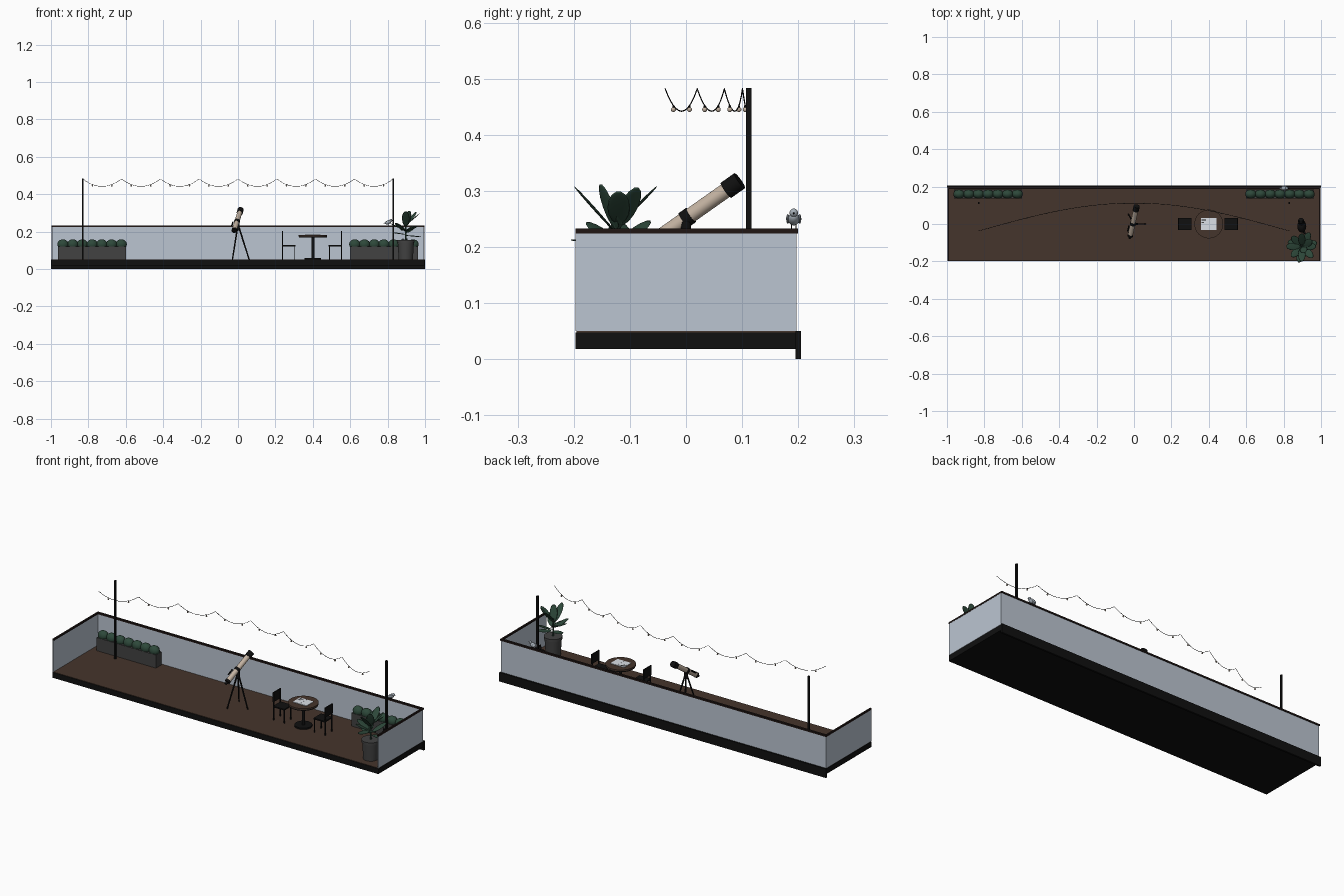
import bpy, math
from mathutils import Vector, Matrix

if "Cube" in bpy.data.objects:
    bpy.data.objects.remove(bpy.data.objects["Cube"])

def mat(name, r, g, b):
    m = bpy.data.materials.new(name)
    m.diffuse_color = (r, g, b, 1)
    m.use_nodes = True
    m.node_tree.nodes["Principled BSDF"].inputs["Base Color"].default_value = m.diffuse_color
    return m

BLACK = mat("black metal", .005, .005, .005)
WOOD = mat("brown decking", .06, .035, .025)
RAIL = mat("dark rail", .014, .008, .007)
GLASS = mat("pale blue glass", .50, .56, .64)
GREY = mat("planter grey", .055, .055, .055)
GREEN = mat("leaf green", .027, .066, .043)
BEIGE = mat("warm beige", .55, .45, .36)
WHITE = mat("paper white", .78, .82, .88)
BIRD = mat("bird grey", .38, .43, .48)

def finish(name, m, smooth=False):
    o = bpy.context.object
    o.name = name
    o.data.materials.append(m)
    if smooth:
        bpy.ops.object.shade_smooth_by_angle(angle=math.radians(40))
    return o

def box(name, m, x0, x1, y0, y1, z0, z1):
    bpy.ops.mesh.primitive_cube_add(size=1)
    o = finish(name, m)
    o.data.transform(Matrix.Translation(((x0+x1)/2, (y0+y1)/2, (z0+z1)/2))
                     @ Matrix.Diagonal((x1-x0, y1-y0, z1-z0, 1)))
    return o

def stick(name, m, p, q, r, r2=None, n=16):
    p, q = Vector(p), Vector(q)
    d = q - p
    bpy.ops.mesh.primitive_cone_add(vertices=n, radius1=r, radius2=r if r2 is None else r2, depth=d.length)
    o = finish(name, m, True)
    o.data.transform(Matrix.Translation((p+q)/2) @ d.to_track_quat('Z', 'Y').to_matrix().to_4x4())
    return o

def ball(name, m, c, s, rot=None, seg=16, rings=10):
    bpy.ops.mesh.primitive_uv_sphere_add(segments=seg, ring_count=rings, radius=1)
    o = finish(name, m, True)
    o.data.transform(Matrix.Translation(c) @ (rot or Matrix()) @ Matrix.Diagonal((*s, 1)))
    return o

# Deck slab, floor boards surface and back fascia
box("deck_slab", BLACK, -.997, .997, -.197, .197, .018, .048)
box("deck_floor", WOOD, -.995, .995, -.195, .195, .047, .05)
box("back_fascia", BLACK, -1, 1, .195, .205, 0, .05)

# Glass balustrade on three sides with handrails
box("back_glass", GLASS, -.996, .996, .193, .197, .05, .225)
box("back_rail", RAIL, -.998, .998, .188, .2, .224, .233)
for s, side in ((-1, "left"), (1, "right")):
    a, b = sorted((s*.993, s*.997))
    box(side+"_glass", GLASS, a, b, -.197, .195, .05, .225)
    a, b = sorted((s*.989, s*.998))
    box(side+"_rail", RAIL, a, b, -.197, .197, .224, .233)
    # Light pole
    box(side+"_pole", BLACK, s*.83-.005, s*.83+.005, .107, .117, .05, .483)
    # Long planter with a row of shrubs
    cx = s*.78
    box(side+"_planter", GREY, cx-.182, cx+.182, .137, .185, .05, .122)
    for i in range(7):
        ball(side+"_shrub", GREEN, (cx-.156+i*.052, .16, .132), (.03, .024, .027))

# String lights: eight sagging spans along an arc, two bulbs per span
def cable(u):
    t = (u*8) % 1
    return Vector((-.83+1.66*u, -.037+.149*math.sin(math.pi*u), .482-.04*4*t*(1-t)))

cu = bpy.data.curves.new("light_cable", 'CURVE')
cu.dimensions = '3D'
cu.bevel_depth = .0011
cu.bevel_resolution = 1
sp = cu.splines.new('POLY')
sp.points.add(96)
for i, pt in enumerate(sp.points):
    pt.co = (*cable(i/96), 1)
cu.materials.append(BLACK)
bpy.context.collection.objects.link(bpy.data.objects.new("light_cable", cu))
for i in range(16):
    p = cable((i+.5)/16)
    stick("bulb_socket", BLACK, p, p-Vector((0, 0, .004)), .002, n=8)
    ball("bulb", BEIGE, p-Vector((0, 0, .007)), (.0045,)*3, seg=10, rings=6)

# Telescope on a tripod
near, far = Vector((-.02, -.062, .207)), Vector((.014, .094, .317))
ax = (far-near).normalized()
stick("telescope_tube", BEIGE, near, far, .0135, n=24)
stick("dew_shield", BLACK, far-ax*.028, far+ax*.002, .0165, n=24)
stick("rear_cap", BLACK, near-ax*.004, near+ax*.008, .0145, n=24)
stick("eyepiece", BLACK, near-ax*.018, near, .006)
mid = near+ax*.08
up = Vector((-1, 0, .45)).normalized()
stick("finder_scope", BLACK, mid-ax*.05+up*.02, mid-ax*.015+up*.02, .004)
stick("tube_ring", BLACK, mid-ax*.008, mid+ax*.008, .0155, n=24)
stick("mount_head", BLACK, (0, 0, .205), (0, 0, .245), .009)
for k in range(3):
    a = k*math.tau/3
    c, s = math.cos(a), math.sin(a)
    stick("tripod_leg", BLACK, (.06*c, .06*s, .05), (.006*c, .006*s, .22), .0035, .0045, n=10)

# Round table with newspaper
stick("table_base", BLACK, (.4, 0, .05), (.4, 0, .058), .045, n=32)
stick("table_post", BLACK, (.4, 0, .055), (.4, 0, .17), .008)
stick("table_rim", BLACK, (.4, 0, .168), (.4, 0, .178), .075, n=40)
stick("table_top", WOOD, (.4, 0, .174), (.4, 0, .181), .077, n=40)
for x0, x1 in ((.357, .3985), (.3995, .441)):
    box("newspaper_page", WHITE, x0, x1, -.031, .031, .181, .184)
box("newspaper_headline", BLACK, .361, .385, .018, .024, .184, .1845)
box("newspaper_column", GREY, .361, .375, .006, .012, .184, .1845)

# Two chairs facing the table
for cx, s in ((.272, 1), (.52, -1)):
    def cb(name, u0, u1, y0, y1, z0, z1):
        a, b = sorted((cx+s*u0, cx+s*u1))
        box(name, BLACK, a, b, y0, y1, z0, z1)
    cb("chair_seat", -.035, .035, -.033, .033, .122, .129)
    cb("chair_back", -.037, -.032, -.033, .033, .15, .203)
    for y in (-.031, .026):
        cb("chair_back_leg", -.036, -.031, y, y+.005, .05, .2)
        cb("chair_front_leg", .029, .034, y, y+.005, .05, .124)

# Potted plant
px, py = .897, -.12
stick("plant_pot", GREY, (px, py, .05), (px, py, .152), .038, .044, n=28)
stick("pot_rim", GREY, (px, py, .142), (px, py, .156), .047, n=28)
stick("plant_stem", GREEN, (px, py, .15), (px, py, .25), .005, .003, n=8)
leaves = [(-90, 48, .22, .12), (90, 45, .24, .098), (60, 25, .19, .095), (-100, 5, .205, .088),
          (0, 40, .235, .1), (180, 25, .205, .092), (135, 32, .2, .09), (-45, 20, .2, .09),
          (-135, 30, .2, .09), (30, 50, .23, .1), (15, -5, .18, .085), (160, 8, .185, .08),
          (-60, 68, .22, .1)]
for az, el, z, ln in leaves:
    rot = Matrix.Rotation(math.radians(az), 4, 'Z') @ Matrix.Rotation(-math.radians(el), 4, 'Y')
    c = Vector((px, py, z)) + rot @ Vector((ln*.55, 0, 0))
    ball("plant_leaf", GREEN, c, (ln*.45, .02, .0025), rot, 14, 8)
    stick("leaf_stalk", GREEN, (px, py, z), c, .002, n=6)

# Black cat sitting behind the pot
ball("cat_body", BLACK, (.897, -.012, .085), (.024, .034, .036))
ball("cat_chest", BLACK, (.895, .008, .1), (.017, .018, .036))
ball("cat_head", BLACK, (.893, .016, .141), (.016, .017, .015))
for s in (-1, 1):
    stick("cat_ear", BLACK, (.893+s*.009, .014, .15), (.893+s*.011, .014, .166), .006, .0005, n=8)
    stick("cat_front_leg", BLACK, (.895+s*.009, .02, .05), (.895+s*.009, .016, .09), .006, n=10)
stick("cat_tail", BLACK, (.9, -.035, .057), (.922, -.058, .055), .006, .004, n=10)

# Small bird perched on the back rail
tilt = Matrix.Rotation(math.radians(-20), 4, 'Y')
ball("bird_body", BIRD, (.803, .192, .25), (.018, .0105, .0105), tilt)
ball("bird_head", BIRD, (.817, .192, .261), (.0075,)*3)
stick("bird_beak", BLACK, (.823, .192, .26), (.831, .192, .259), .002, .0003, n=8)
box("bird_tail", BIRD, .778, .795, .188, .196, .243, .246)
for s in (-1, 1):
    ball("bird_wing", BIRD, (.799, .192+s*.0105, .25), (.016, .003, .007), tilt)
    stick("bird_leg", BLACK, (.803, .192+s*.004, .232), (.803, .192+s*.004, .244), .001, n=6)
